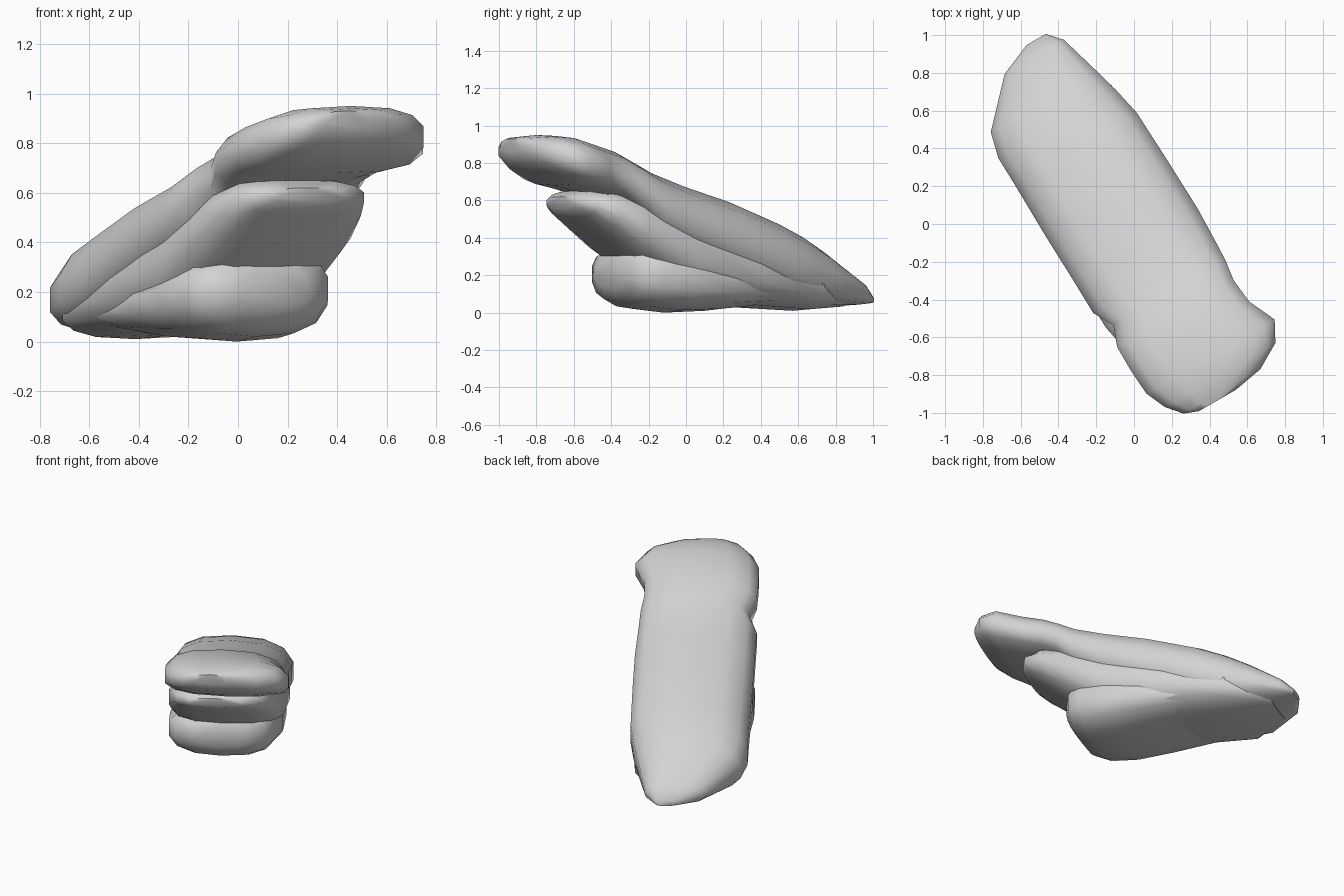
import bpy, bmesh, math

if "Cube" in bpy.data.objects:
    bpy.data.objects.remove(bpy.data.objects["Cube"])

SEGMENTS = 14
ANGLE = math.radians(30)          # the rock runs diagonally across the ground
ALONG = (math.sin(ANGLE), -math.cos(ANGLE))
ACROSS = (math.cos(ANGLE), math.sin(ANGLE))

stone = bpy.data.materials.new("stone grey")
stone.diffuse_color = (0.65, 0.65, 0.65, 1)
stone.use_nodes = True
stone.node_tree.nodes["Principled BSDF"].inputs["Base Color"].default_value = stone.diffuse_color


def rounded(v, power=2.6):
    return math.copysign(abs(v) ** (2 / power), v)


def layer(name, sections, belt=0.5, tilt=0.0):
    """Loft rounded sections: (distance along, left, right, top, bottom).
    Belt is the height share of the widest line, tilt leans the layer."""
    bm = bmesh.new()
    rings = []
    for t, left, right, top, bottom in sections:
        ring = []
        middle = bottom + (top - bottom) * belt
        for i in range(SEGMENTS):
            a = 2 * math.pi * (i + 0.5) / SEGMENTS
            w = (left + right) / 2 + (right - left) / 2 * rounded(math.cos(a))
            s = rounded(math.sin(a))
            z = middle + s * (top - middle if s > 0 else middle - bottom)
            z += tilt * w * max(s, 0)
            ring.append(bm.verts.new((ALONG[0] * t + ACROSS[0] * w,
                                      ALONG[1] * t + ACROSS[1] * w, z)))
        rings.append(ring)
    for a, b in zip(rings, rings[1:]):
        for i in range(SEGMENTS):
            j = (i + 1) % SEGMENTS
            bm.faces.new((a[i], a[j], b[j], b[i]))
    bm.faces.new(rings[0])
    bm.faces.new(rings[-1])
    bmesh.ops.recalc_face_normals(bm, faces=bm.faces)
    mesh = bpy.data.meshes.new(name)
    bm.to_mesh(mesh)
    bm.free()
    mesh.materials.append(stone)
    obj = bpy.data.objects.new(name, mesh)
    bpy.context.collection.objects.link(obj)
    bpy.ops.object.select_all(action='DESELECT')
    obj.select_set(True)
    bpy.context.view_layer.objects.active = obj
    bpy.ops.object.shade_smooth_by_angle(angle=math.radians(60))


# Long sloping cap with an overhanging front lobe
layer("top_slab", [
    (-1.105, -0.02, 0.10, 0.09, 0.05), (-1.03, -0.20, 0.17, 0.17, 0.04),
    (-0.80, -0.42, 0.24, 0.34, 0.03), (-0.66, -0.455, 0.28, 0.42, 0.04),
    (-0.50, -0.45, 0.315, 0.49, 0.08), (-0.18, -0.445, 0.33, 0.61, 0.20),
    (0.10, -0.435, 0.34, 0.69, 0.31), (0.30, -0.43, 0.335, 0.76, 0.42),
    (0.41, -0.37, 0.33, 0.81, 0.53), (0.52, -0.41, 0.315, 0.87, 0.60),
    (0.66, -0.41, 0.33, 0.91, 0.65), (0.81, -0.40, 0.40, 0.945, 0.68),
    (0.92, -0.35, 0.34, 0.95, 0.74), (1.00, -0.28, 0.20, 0.94, 0.80),
    (1.03, -0.20, 0.03, 0.93, 0.86)], belt=0.42)

# Middle ledge, stepped back under the cap
layer("middle_ledge", [
    (-0.95, -0.20, 0.10, 0.10, 0.03), (-0.70, -0.42, 0.27, 0.23, 0.01),
    (-0.30, -0.43, 0.31, 0.41, 0.03), (0.10, -0.42, 0.31, 0.54, 0.10),
    (0.40, -0.41, 0.30, 0.64, 0.30), (0.55, -0.38, 0.26, 0.67, 0.42),
    (0.66, -0.34, 0.21, 0.65, 0.51), (0.72, -0.25, 0.08, 0.62, 0.56)])

# Blunt foot that rests on the ground
layer("base_block", [
    (-0.60, -0.30, 0.15, 0.12, 0.04), (-0.45, -0.40, 0.25, 0.20, 0.04),
    (-0.15, -0.42, 0.30, 0.30, 0.01), (0.10, -0.43, 0.30, 0.35, 0.0),
    (0.28, -0.42, 0.26, 0.38, 0.02), (0.37, -0.37, 0.21, 0.36, 0.06),
    (0.42, -0.25, 0.10, 0.28, 0.14)], tilt=0.08)
